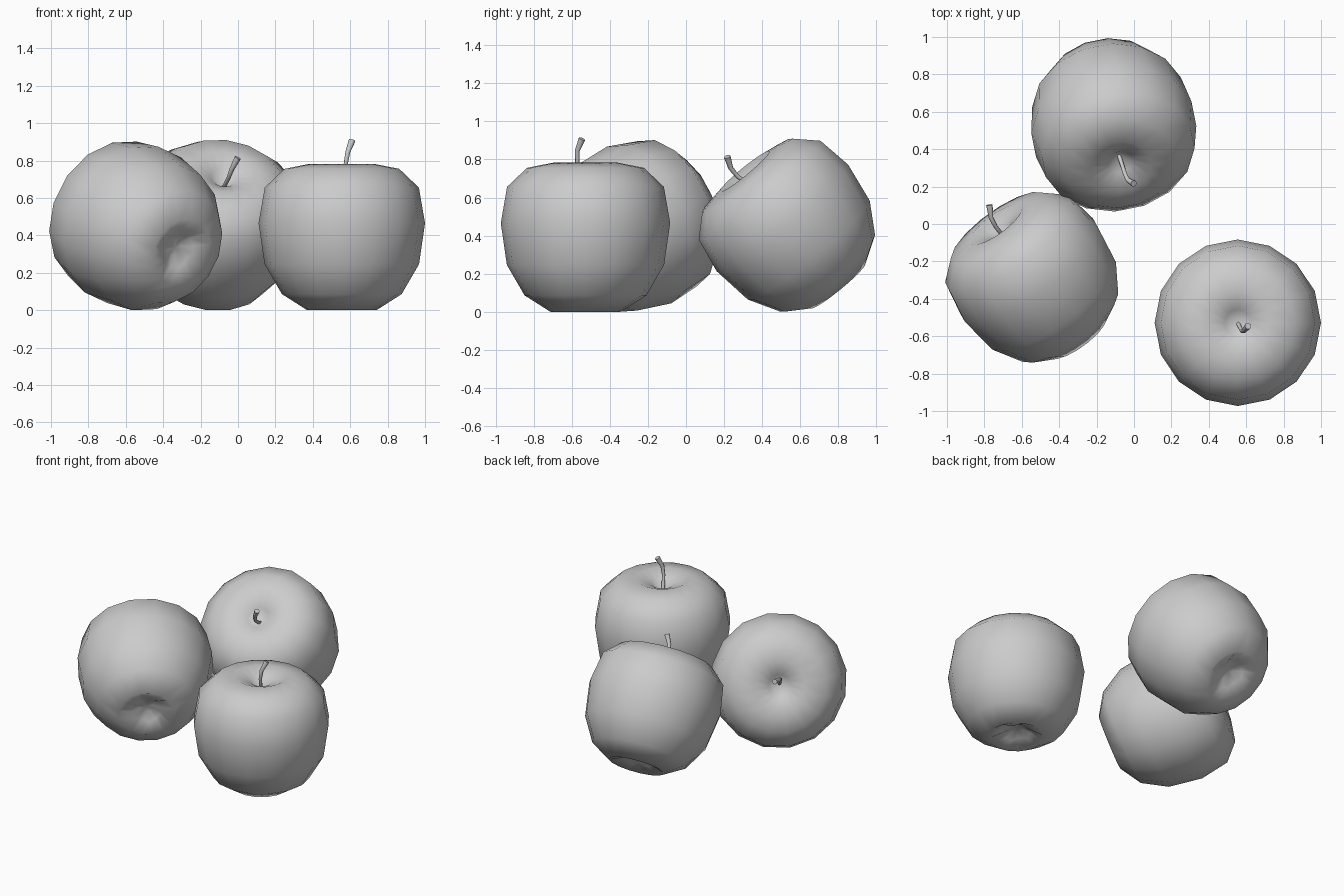
import bpy, bmesh, math
from mathutils import Vector

if "Cube" in bpy.data.objects:
    bpy.data.objects.remove(bpy.data.objects["Cube"])

SIDES = 16
# (radius, height) from the calyx dent, up the flank, into the stem hollow
PROFILE = [(0.045, 0.075), (0.10, 0.045), (0.185, 0.004), (0.32, 0.09),
           (0.413, 0.25), (0.445, 0.47), (0.412, 0.66), (0.307, 0.76),
           (0.17, 0.787), (0.07, 0.745)]
CALYX_Z, HOLLOW_Z = 0.07, 0.685
STEM = [(0.0, 0.0, 0.67, 0.011), (0.012, -0.025, 0.73, 0.011),
        (0.022, -0.043, 0.79, 0.011), (0.032, -0.043, 0.85, 0.013),
        (0.055, -0.018, 0.912, 0.018)]


def skin(bm, rings, start, end):
    # Bridge rings of vertices and close both ends with fans
    n = len(rings[0])
    for lo, hi in zip(rings, rings[1:]):
        for i in range(n):
            j = (i + 1) % n
            bm.faces.new((lo[i], lo[j], hi[j], hi[i]))
    a, b = bm.verts.new(start), bm.verts.new(end)
    for i in range(n):
        j = (i + 1) % n
        bm.faces.new((a, rings[0][j], rings[0][i]))
        bm.faces.new((b, rings[-1][i], rings[-1][j]))


def finish(bm, name, smooth_all):
    bmesh.ops.recalc_face_normals(bm, faces=bm.faces)
    me = bpy.data.meshes.new(name)
    bm.to_mesh(me)
    bm.free()
    for p in me.polygons:
        p.use_smooth = smooth_all or len(p.vertices) == 4
    ob = bpy.data.objects.new(name, me)
    bpy.context.collection.objects.link(ob)
    return ob


def make_body(name):
    bm = bmesh.new()
    rings = []
    for k, (r, z) in enumerate(PROFILE):
        ring = []
        for i in range(SIDES):
            a = math.tau * i / SIDES
            # Five soft lobes around the calyx
            dz = 0.014 * math.cos(5 * a) if k == 1 else 0
            ring.append(bm.verts.new((r * math.cos(a), r * math.sin(a), z + dz)))
        rings.append(ring)
    skin(bm, rings, (0, 0, CALYX_Z), (0, 0, HOLLOW_Z))
    return finish(bm, name, True)


def make_stem(name):
    bm = bmesh.new()
    rings = []
    for k, (x, y, z, r) in enumerate(STEM):
        p = Vector((x, y, z))
        nxt = Vector(STEM[min(k + 1, len(STEM) - 1)][:3])
        prv = Vector(STEM[max(k - 1, 0)][:3])
        q = Vector((0, 0, 1)).rotation_difference(nxt - prv)
        rings.append([bm.verts.new(p + q @ Vector((r * math.cos(math.tau * i / 8),
                                                   r * math.sin(math.tau * i / 8), 0)))
                      for i in range(8)])
    skin(bm, rings, STEM[0][:3], STEM[-1][:3])
    return finish(bm, name, False)


def apple(name, axis, cx, cy):
    # Tilt the apple to its axis, centre its bounds on (cx, cy), rest on the ground
    body, stem = make_body(name + "_apple_body"), make_stem(name + "_apple_stem")
    rot = Vector((0, 0, 1)).rotation_difference(Vector(axis).normalized()).to_matrix().to_4x4()
    body.data.transform(rot)
    stem.data.transform(rot)
    xs, ys, zs = zip(*(v.co for v in body.data.vertices))
    loc = Vector((cx - (min(xs) + max(xs)) / 2, cy - (min(ys) + max(ys)) / 2, -min(zs)))
    body.location = stem.location = loc


t = math.radians(18)
apple("upright", (0, 0, 1), 0.555, -0.528)
apple("lying", (-0.588 * math.cos(t), 0.809 * math.cos(t), math.sin(t)), -0.547, -0.285)
apple("leaning", (0.12, -0.63, 0.77), -0.108, 0.53)
